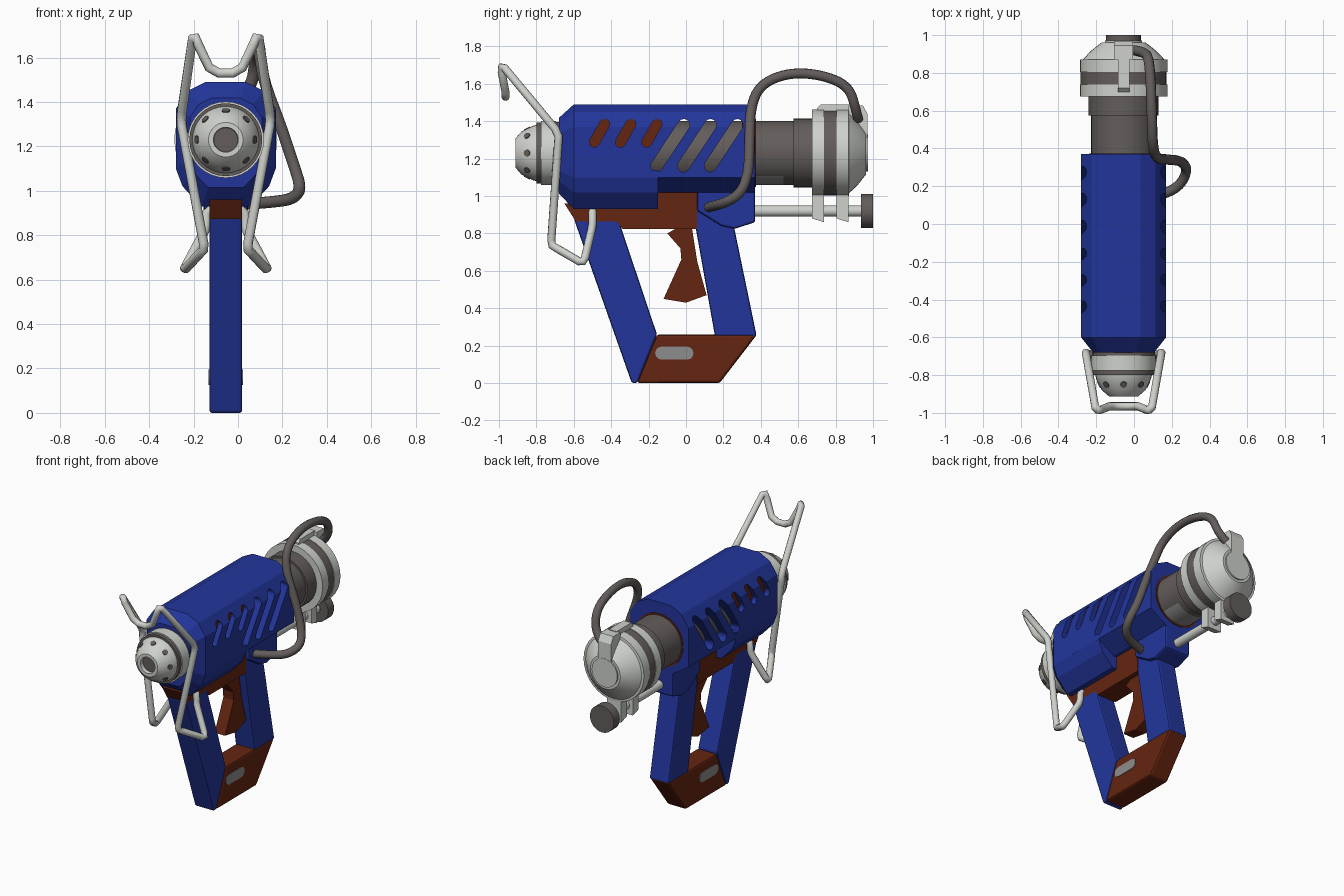
import bpy, bmesh, math
from mathutils import Vector

if "Cube" in bpy.data.objects:
    bpy.data.objects.remove(bpy.data.objects["Cube"])

CX, CZ = -0.055, 1.23   # barrel axis


def material(name, rgb):
    m = bpy.data.materials.new(name)
    m.diffuse_color = (*rgb, 1)
    m.use_nodes = True
    m.node_tree.nodes["Principled BSDF"].inputs["Base Color"].default_value = m.diffuse_color
    return m


BLUE = material("blue", (0.016, 0.036, 0.33))
RED = material("rust_red", (0.13, 0.018, 0.005))
LIGHT = material("light_grey", (0.62, 0.64, 0.60))
DARK = material("dark_grey", (0.125, 0.11, 0.105))
MID = material("mid_grey", (0.27, 0.27, 0.27))


def finish(name, bm, *mats, smooth=False, bevel=0):
    bmesh.ops.recalc_face_normals(bm, faces=bm.faces)
    me = bpy.data.meshes.new(name)
    bm.to_mesh(me)
    bm.free()
    ob = bpy.data.objects.new(name, me)
    bpy.context.collection.objects.link(ob)
    for m in mats:
        me.materials.append(m)
    if bevel:
        b = ob.modifiers.new("bevel", 'BEVEL')
        b.width, b.segments = bevel, 2
    if smooth:
        bpy.ops.object.select_all(action='DESELECT')
        bpy.context.view_layer.objects.active = ob
        ob.select_set(True)
        bpy.ops.object.shade_smooth_by_angle(angle=math.radians(32))
    return ob


def loft(bm, rings):
    """Skin closed rings of equal point count and cap both ends."""
    rows = [[bm.verts.new(p) for p in r] for r in rings]
    n = len(rows[0])
    for a, b in zip(rows, rows[1:]):
        for i in range(n):
            bm.faces.new((a[i], a[(i + 1) % n], b[(i + 1) % n], b[i]))
    bm.faces.new(rows[0])
    bm.faces.new(rows[-1])


def prism(name, pts, half, mat, bevel=0, x=CX):
    """Side (y, z) outline extruded across x."""
    bm = bmesh.new()
    loft(bm, [[(x + s * half, y, z) for y, z in pts] for s in (-1, 1)])
    return finish(name, bm, mat, bevel=bevel)


def lathe(name, prof, mats, z=CZ, n=32, rule=None):
    """(y, radius) profile turned about the y direction."""
    bm = bmesh.new()
    ang = [2 * math.pi * i / n for i in range(n)]
    loft(bm, [[(CX + r * math.cos(a), y, z + r * math.sin(a)) for a in ang] for y, r in prof])
    if rule:
        for f in bm.faces:
            f.material_index = rule(f.calc_center_median())
    return finish(name, bm, *mats, smooth=True)


def tube(name, pts, radius, mat, round_path=True):
    cu = bpy.data.curves.new(name, 'CURVE')
    cu.dimensions = '3D'
    cu.bevel_depth, cu.bevel_resolution, cu.use_fill_caps = radius, 3, True
    cu.resolution_u = 6
    sp = cu.splines.new('NURBS' if round_path else 'POLY')
    sp.points.add(len(pts) - 1)
    for p, c in zip(sp.points, pts):
        p.co = (*c, 1)
    if round_path:
        sp.order_u, sp.use_endpoint_u = 3, True
    cu.materials.append(mat)
    ob = bpy.data.objects.new(name, cu)
    bpy.context.collection.objects.link(ob)


# ---- Body shell
def body(name, half, rings, mat):
    outline = [(x, z) for x, z in half] + [(-x, z) for x, z in reversed(half)]
    bm = bmesh.new()
    loft(bm, [[(CX + s * x, y, CZ + s * (z - CZ)) for x, z in outline] for y, s in rings])
    return finish(name, bm, mat)


shell = body("body_shell", [(0.09, 1.49), (0.17, 1.45), (0.225, 1.37), (0.225, 1.1), (0.1, 1.02)],
             [(-0.68, 0.72), (-0.6, 1), (0.37, 1)], BLUE)
body("body_lower_front", [(0.2249, 1.14), (0.2249, 1.1), (0.195, 1.02), (0.11, 0.93)],
     [(-0.68, 0.72), (-0.6, 1), (-0.15, 1)], BLUE)


# ---- Slanted side slots: round-ended outlines cut through the shell
def slot(a, b, r):
    a, b = Vector(a), Vector(b)
    base = math.atan2(b.y - a.y, b.x - a.x) + math.pi / 2
    pts = []
    for c, start in ((a, base), (b, base + math.pi)):
        for k in range(7):
            t = start + math.pi * k / 6
            pts.append((c.x + r * math.cos(t), c.y + r * math.sin(t)))
    return pts


def cut(pts):
    c = prism("slot_cutter", pts, 0.4, RED)
    m = shell.modifiers.new("slot", 'BOOLEAN')
    m.operation, m.solver, m.object = 'DIFFERENCE', 'EXACT', c
    bpy.context.view_layer.objects.active = shell
    bpy.ops.object.modifier_apply(modifier=m.name)
    bpy.data.objects.remove(c)


for i in range(3):
    y = -0.49 + 0.14 * i
    ends = (y, 1.288), (y + 0.055, 1.385)
    cut(slot(*ends, 0.027))
    prism("red_slot_liner", slot(*ends, 0.029), 0.19, RED)
    y = -0.157 + 0.143 * i
    cut(slot((y, 1.16), (y + 0.145, 1.38), 0.032))

# ---- Barrel and rear cap
lathe("barrel", [(-0.25, 0.172), (0.37, 0.172), (0.52, 0.172), (0.575, 0.172), (0.575, 0.185), (0.69, 0.185)],
      (DARK, MID), rule=lambda c: int(0.37 < c.y < 0.52 and c.z < 1.12))
lathe("barrel_collar", [(0.3, 0.183), (0.374, 0.183)], (RED,))
lathe("rear_ring", [(0.675, 0.18), (0.675, 0.232), (0.738, 0.232), (0.738, 0.228), (0.805, 0.228),
                    (0.805, 0.232), (0.87, 0.232), (0.872, 0.215), (0.915, 0.175), (0.962, 0.115)],
      (LIGHT, DARK), rule=lambda c: int(0.738 < c.y < 0.805))
lathe("rear_cap_disc", [(0.95, 0.098), (0.972, 0.098)], (LIGHT,))
prism("rear_cap_stem", [(0.87, 1.36), (0.87, 1.485), (0.945, 1.485), (0.97, 1.44), (0.97, 1.2), (0.9, 1.2)],
      0.05, LIGHT)
prism("top_strap", [(0.7, 1.47), (0.72, 1.49), (0.88, 1.49), (0.88, 1.42), (0.7, 1.42)], 0.03, LIGHT)

# ---- Lower rod with knob and clamps
lathe("rod", [(0.3, 0.03), (0.95, 0.03)], (LIGHT,), z=0.92, n=16)
lathe("knob", [(0.935, 0.092), (1.0, 0.092)], (DARK,), z=0.92, n=24)
for y in (0.675, 0.805):
    prism("clamp", [(y, 0.88), (y, 1.06), (y + 0.063, 1.06), (y + 0.063, 0.86)], 0.055, LIGHT)

# ---- Nose
lathe("nose", [(-0.66, 0.165), (-0.695, 0.165), (-0.695, 0.172), (-0.775, 0.172), (-0.775, 0.164),
               (-0.8, 0.164), (-0.8, 0.15), (-0.82, 0.145), (-0.88, 0.115), (-0.912, 0.078), (-0.912, 0.056),
               (-0.885, 0.054)],
      (LIGHT, DARK), rule=lambda c: int(c.y > -0.695 or -0.801 < c.y < -0.775
                                        or (c.y > -0.89 and abs(c.z - CZ) < 0.01 and abs(c.x - CX) < 0.01)))
bm = bmesh.new()
for i in range(8):
    a = math.pi * i / 4
    out = Vector((math.cos(a), 0, math.sin(a)))
    axis = (out * 0.06 + Vector((0, -0.03, 0))).normalized()
    side = axis.cross(Vector((-out.z, 0, out.x)))
    across = axis.cross(side)
    centre = Vector((CX, -0.85, CZ)) + out * 0.13
    disc = [side * math.cos(t) * 0.018 + across * math.sin(t) * 0.018
            for t in [math.pi * k / 6 for k in range(12)]]
    loft(bm, [[centre + d + axis * h for d in disc] for h in (-0.004, 0.004)])
finish("nose_holes", bm, DARK)

# ---- Grip frame
W = 0.074
prism("top_rail", [(-0.65, 0.96), (-0.15, 0.96), (-0.15, 1.05), (0.06, 1.05), (0.06, 0.825), (-0.34, 0.825),
                   (-0.37, 0.865), (-0.59, 0.865)], W, RED)
prism("front_grip", [(-0.6, 0.88), (-0.36, 0.88), (-0.34, 0.81), (-0.155, 0.26), (-0.26, 0), (-0.29, 0)],
      W, BLUE, 0.012)
prism("rear_grip", [(0.05, 1.03), (0.05, 0.84), (0.155, 0.25), (0.378, 0.25), (0.26, 0.82), (0.26, 1.03)],
      W, BLUE, 0.012)
prism("rear_mount", [(0.06, 1.06), (0.06, 0.92), (0.19, 0.84), (0.26, 0.825), (0.37, 0.86), (0.37, 1.06)],
      0.1, BLUE, 0.012)
prism("grip_base", [(-0.155, 0.26), (0.38, 0.26), (0.18, 0), (-0.262, 0)], W, RED, 0.014)
prism("trigger", [(-0.1, 0.8), (-0.03, 0.84), (0.03, 0.84), (0.06, 0.65), (0.11, 0.47), (0.0, 0.43),
                  (-0.12, 0.45), (-0.025, 0.66), (-0.03, 0.72)], 0.04, RED)
for s in (-1, 1):
    prism("base_badge", slot((-0.13, 0.16), (0.005, 0.16), 0.035), 0.003, MID, x=CX + s * (W + 0.001))

# ---- Bent wire bracket around the nose (mirrored half path)
half = [(0.03, -0.965, 1.53), (0.075, -0.965, 1.555), (0.125, -0.985, 1.66), (0.135, -0.985, 1.69),
        (0.15, -0.97, 1.685), (0.197, -0.7, 1.36), (0.2, -0.682, 1.32), (0.198, -0.683, 1.29),
        (0.1, -0.72, 0.765), (0.1, -0.715, 0.735), (0.115, -0.69, 0.72), (0.18, -0.57, 0.65),
        (0.185, -0.55, 0.65), (0.175, -0.54, 0.67), (0.095, -0.505, 0.82), (0.088, -0.5, 0.85),
        (0.085, -0.5, 0.9), (0.06, -0.5, 0.92)]
path = [(CX - x, y, z) for x, y, z in reversed(half)] + [(CX + x, y, z) for x, y, z in half]
tube("wire_bracket", path, 0.022, LIGHT, False)

# ---- Hose from rear cap to the body side
tube("hose", [(0.0, 0.92, 1.41), (0.06, 0.91, 1.46), (0.08, 0.87, 1.59), (0.09, 0.72, 1.65), (0.095, 0.55, 1.66),
              (0.1, 0.4, 1.6), (0.12, 0.345, 1.48), (0.19, 0.34, 1.3), (0.25, 0.335, 1.12),
              (0.285, 0.29, 1.01), (0.25, 0.21, 0.965), (0.17, 0.16, 0.95), (0.03, 0.12, 0.94)], 0.027, DARK)
